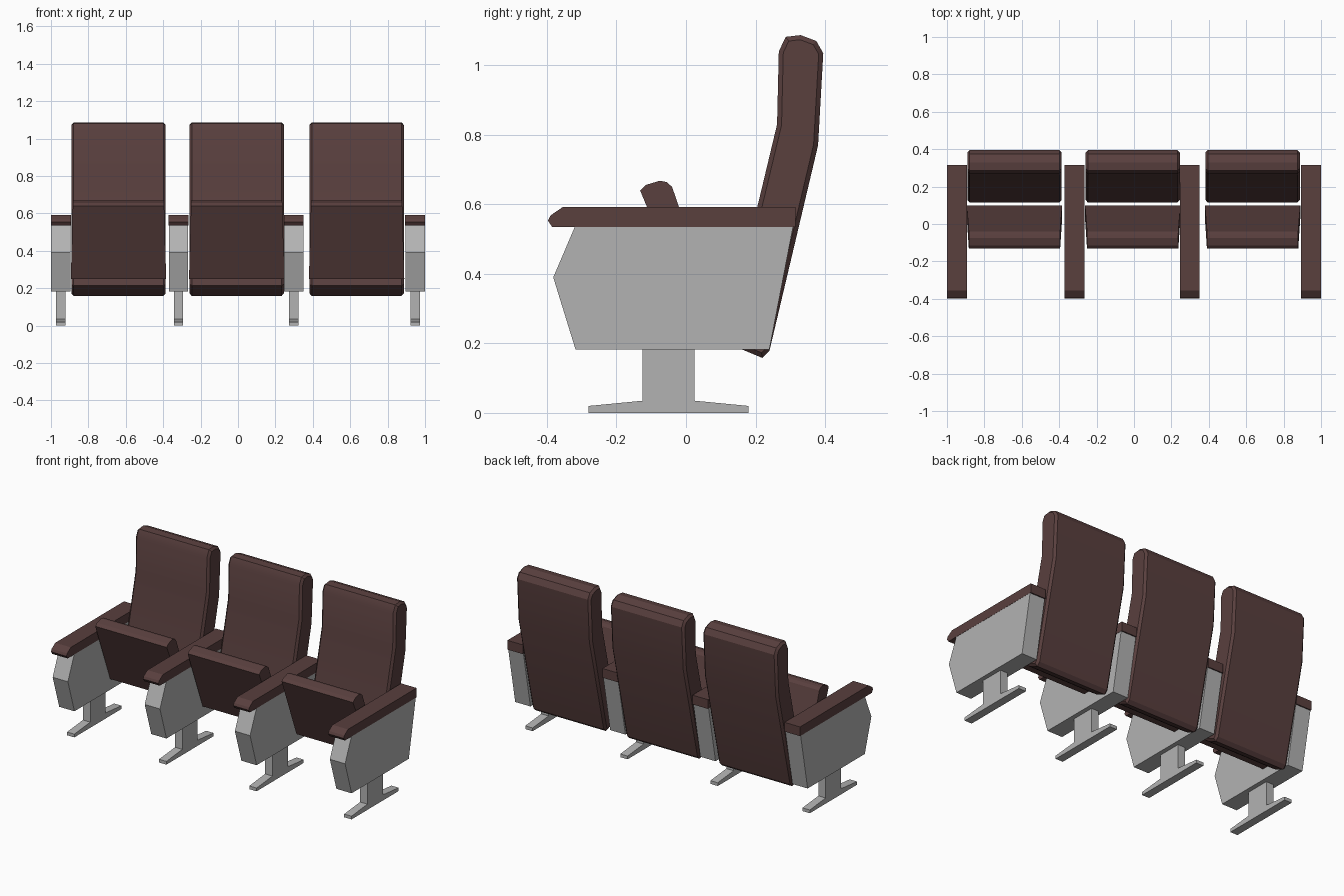
import bpy
import bmesh
import math

cube = bpy.data.objects.get("Cube")
if cube:
    bpy.data.objects.remove(cube, do_unlink=True)


def make_material(name, rgb):
    mat = bpy.data.materials.new(name)
    mat.use_nodes = True
    color = (*rgb, 1.0)
    mat.diffuse_color = color
    mat.node_tree.nodes["Principled BSDF"].inputs["Base Color"].default_value = color
    return mat


brown = make_material("dark brown upholstery", (0.10, 0.05, 0.048))
grey = make_material("grey metal", (0.45, 0.45, 0.45))


def extrude_profile(name, profile, x, width, mat, chamfer=0.0, taper=None, smooth=False):
    """Extrude a (y, z) side profile across x, with optional chamfered ends."""
    bm = bmesh.new()
    half = width / 2
    cap = bm.faces.new([bm.verts.new((-half, y, z)) for y, z in profile])
    grown = bmesh.ops.extrude_face_region(bm, geom=[cap], use_keep_orig=True)["geom"]
    moved = [v for v in grown if isinstance(v, bmesh.types.BMVert)]
    bmesh.ops.translate(bm, verts=moved, vec=(width, 0, 0))
    bmesh.ops.recalc_face_normals(bm, faces=bm.faces)
    if chamfer:
        rims = [e for e in bm.edges if abs(e.verts[0].co.x - e.verts[1].co.x) < 1e-5]
        bmesh.ops.bevel(bm, geom=rims, offset=chamfer, segments=1,
                        affect='EDGES', profile=0.5)
    if taper:
        low, high, scale = taper
        for v in bm.verts:
            t = (v.co.z - low) / (high - low)
            v.co.x *= 1 + (scale - 1) * t
    mesh = bpy.data.meshes.new(name)
    bm.to_mesh(mesh)
    bm.free()
    mesh.materials.append(mat)
    obj = bpy.data.objects.new(name, mesh)
    obj.location.x = x
    bpy.context.collection.objects.link(obj)
    if smooth:
        bpy.ops.object.select_all(action='DESELECT')
        obj.select_set(True)
        bpy.context.view_layer.objects.active = obj
        bpy.ops.object.shade_smooth_by_angle(angle=math.radians(25))
    return obj


# Side profiles as (y, z)
backrest = [(0.115, 0.215), (0.16, 0.183), (0.22, 0.158), (0.24, 0.178),
            (0.38, 0.77), (0.395, 1.035), (0.375, 1.07), (0.33, 1.087),
            (0.287, 1.082), (0.267, 1.04), (0.262, 0.83)]
folded_seat = [(0.03, 0.25), (0.10, 0.25), (-0.02, 0.592), (-0.04, 0.65),
               (-0.055, 0.664), (-0.075, 0.668), (-0.115, 0.656), (-0.132, 0.64)]
arm_pad = [(-0.385, 0.535), (0.315, 0.535), (0.315, 0.592), (-0.355, 0.592),
           (-0.39, 0.568), (-0.397, 0.553)]
side_panel = [(-0.318, 0.183), (0.24, 0.183), (0.308, 0.535),
              (-0.32, 0.535), (-0.382, 0.39)]
pedestal = [(-0.28, 0), (0.18, 0), (0.18, 0.02), (0.025, 0.035), (0.025, 0.183),
            (-0.125, 0.183), (-0.125, 0.035), (-0.28, 0.02)]

# Three seats with folded-up cushions
for side, x in (("right", -0.639), ("middle", -0.007), ("left", 0.634)):
    extrude_profile(f"{side}_backrest", backrest, x, 0.505, brown,
                    chamfer=0.013, smooth=True)
    extrude_profile(f"{side}_seat", folded_seat, x, 0.51, brown,
                    taper=(0.25, 0.66, 0.955), smooth=True)

# Four armrest stands between and beside the seats
for side, x in (("far_right", -0.947), ("inner_right", -0.318),
                ("inner_left", 0.298), ("far_left", 0.947)):
    extrude_profile(f"{side}_arm_pad", arm_pad, x, 0.106, brown)
    extrude_profile(f"{side}_side_panel", side_panel, x, 0.104, grey)
    extrude_profile(f"{side}_pedestal", pedestal, x, 0.05, grey)
